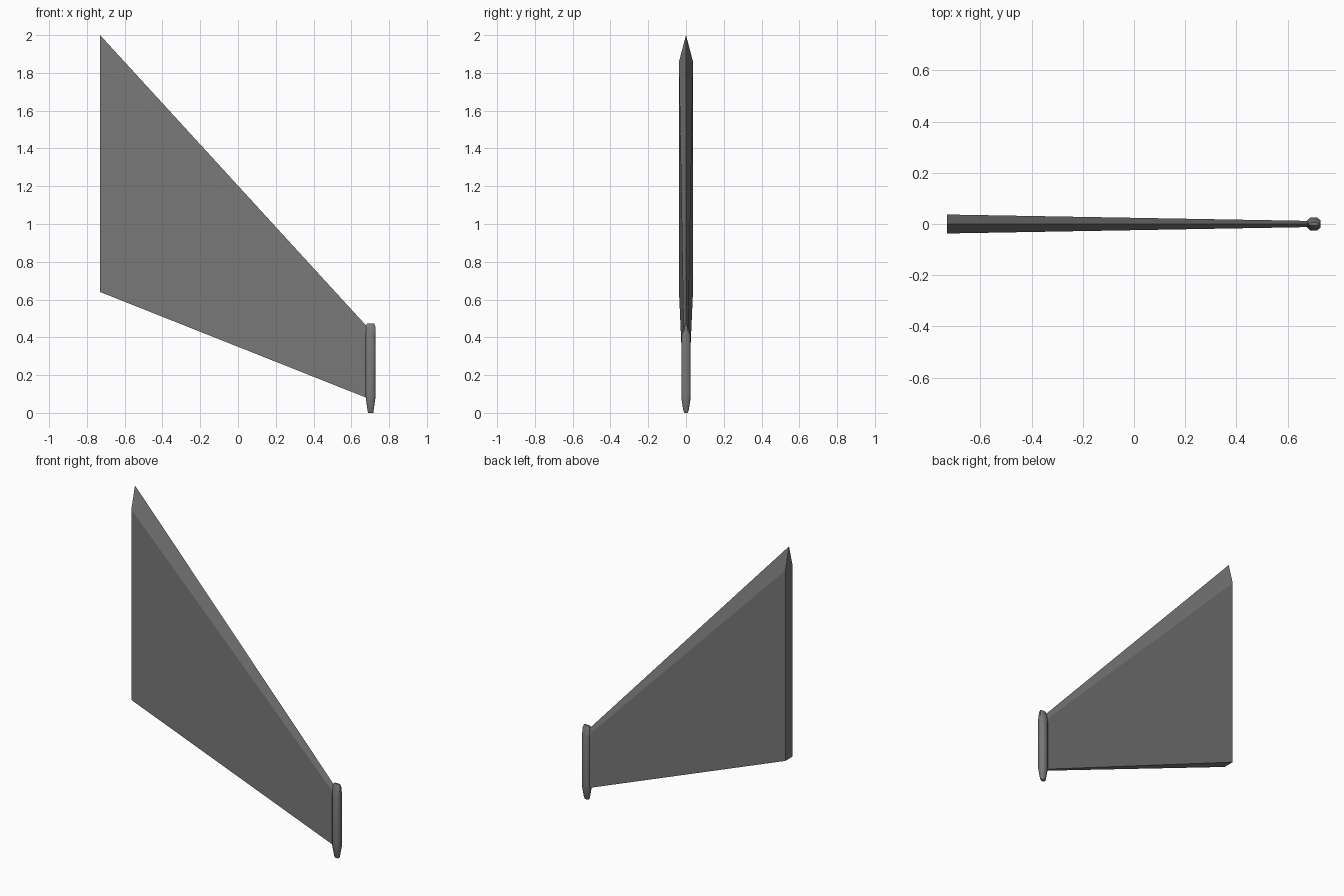
import bpy, bmesh

if "Cube" in bpy.data.objects:
    bpy.data.objects.remove(bpy.data.objects["Cube"])

grey = bpy.data.materials.new("fin_grey")
grey.diffuse_color = (0.19, 0.19, 0.19, 1)
grey.use_nodes = True
grey.node_tree.nodes["Principled BSDF"].inputs["Base Color"].default_value = grey.diffuse_color


def loft(name, rings):
    """Bridge equal-sized rings of points and cap both ends."""
    bm = bmesh.new()
    loops = [[bm.verts.new(p) for p in ring] for ring in rings]
    n = len(loops[0])
    for a, b in zip(loops, loops[1:]):
        for i in range(n):
            j = (i + 1) % n
            bm.faces.new((a[i], a[j], b[j], b[i]))
    bm.faces.new(loops[0])
    bm.faces.new(loops[-1])
    bmesh.ops.recalc_face_normals(bm, faces=bm.faces)
    mesh = bpy.data.meshes.new(name)
    bm.to_mesh(mesh)
    bm.free()
    obj = bpy.data.objects.new(name, mesh)
    bpy.context.collection.objects.link(obj)
    mesh.materials.append(grey)
    return obj


# Tapered blade: flat bottom edge, sharp sloping top edge
def blade_section(x, half, bottom, shoulder, top):
    return [(x, -half, bottom), (x, half, bottom), (x, half, shoulder),
            (x, 0, top), (x, -half, shoulder)]


loft("fin_blade", [blade_section(-0.73, 0.037, 0.64, 1.86, 2.0),
                   blade_section(0.685, 0.012, 0.078, 0.415, 0.455)])


# Tip pod: chamfered upright capsule
def pod_ring(z, hx, hy):
    cx, k = 0.702, 0.55
    pts = [(hx, -k * hy), (hx, k * hy), (k * hx, hy), (-k * hx, hy),
           (-hx, k * hy), (-hx, -k * hy), (-k * hx, -hy), (k * hx, -hy)]
    return [(cx + x, y, z) for x, y in pts]


pod = loft("tip_pod", [pod_ring(z, hx, hy) for z, hx, hy in (
    (0.0, 0.014, 0.008), (0.012, 0.016, 0.014), (0.075, 0.025, 0.024),
    (0.10, 0.026, 0.025), (0.405, 0.026, 0.025), (0.455, 0.025, 0.012),
    (0.473, 0.020, 0.005))])
bpy.context.view_layer.objects.active = pod
pod.select_set(True)
bpy.ops.object.shade_smooth_by_angle(angle=0.9)
